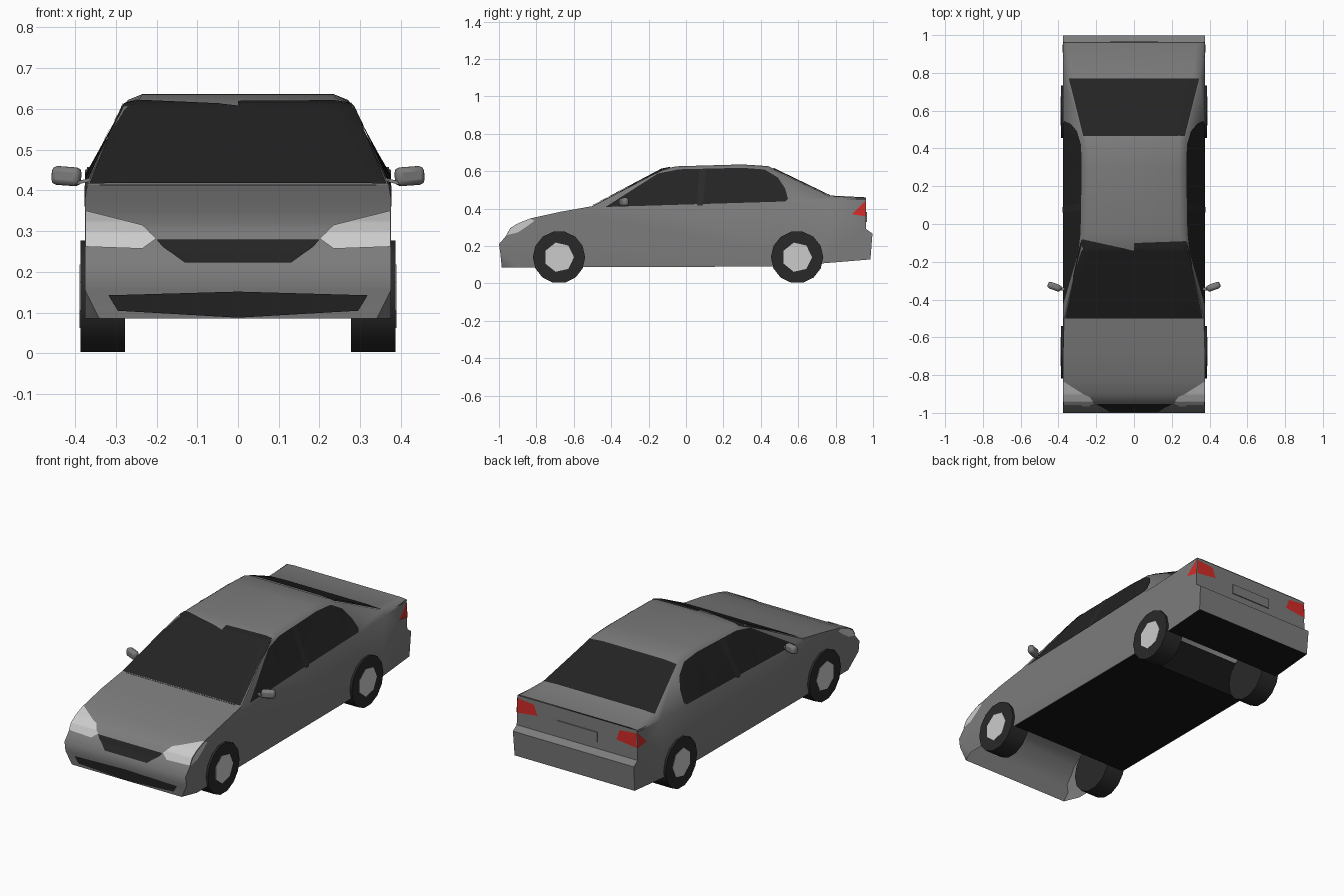
import bpy, bmesh, math
from mathutils import Vector
from mathutils.bvhtree import BVHTree

if "Cube" in bpy.data.objects:
    bpy.data.objects.remove(bpy.data.objects["Cube"])


def material(name, rgb):
    m = bpy.data.materials.new(name)
    m.diffuse_color = (*rgb, 1)
    m.use_nodes = True
    m.node_tree.nodes["Principled BSDF"].inputs["Base Color"].default_value = m.diffuse_color
    return m


PAINT = material("grey_paint", (0.2, 0.2, 0.2))
DARK = material("dark_glass", (0.017, 0.017, 0.017))
PILLAR = material("pillar_black", (0.022, 0.022, 0.022))
BLACK = material("black", (0.008, 0.008, 0.008))
LAMP = material("clear_lamp", (0.6, 0.6, 0.6))
RED = material("red_lamp", (0.65, 0.025, 0.02))
HUB = material("hub_silver", (0.55, 0.55, 0.55))


def finish(name, bm, mat, smooth=None):
    me = bpy.data.meshes.new(name)
    bm.to_mesh(me)
    bm.free()
    ob = bpy.data.objects.new(name, me)
    bpy.context.collection.objects.link(ob)
    me.materials.append(mat)
    if smooth:
        bpy.ops.object.select_all(action='DESELECT')
        ob.select_set(True)
        bpy.context.view_layer.objects.active = ob
        bpy.ops.object.shade_smooth_by_angle(angle=math.radians(smooth))
    return ob


# Body: nose and tail strips (y, z, half width)
nose = [(-.985, .085, .34), (-.992, .155, .375), (-1, .21, .375), (-.965, .25, .375),
        (-.94, .295, .375), (-.9, .32, .375), (-.83, .348, .375), (-.67, .383, .375), (-.5, .413, .37)]
tail = [(.962, .457, .37), (.963, .29, .375), (.997, .267, .375), (.986, .128, .372)]
under = [(.73, .107, .375), (.44, .09, .375), (-.9, .085, .375)]
# Cabin rows: y, belt z, roof edge x, roof edge z, roof z
rows = [(-.5, .398, .37, .412, .414), (-.13, .405, .282, .605, .61), (-.05, .408, .275, .616, .626),
        (.3, .42, .27, .622, .636), (.44, .426, .272, .616, .627), (.52, .43, .287, .582, .588),
        (.765, .44, .348, .466, .47), (.962, .45, .365, .457, .46)]

bm = bmesh.new()


def face(*pts):
    bm.faces.new([bm.verts.new(p) for p in pts])


for strip in (nose, tail):
    for (y0, z0, x0), (y1, z1, x1) in zip(strip, strip[1:]):
        face((-x0, y0, z0), (x0, y0, z0), (x1, y1, z1), (-x1, y1, z1))
belt = [(r[0], r[1], .375) for r in rows[:-1]]
for s in (-1, 1):
    face(*[(s * x, y, z) for y, z, x in nose[1:] + belt + tail + under])
    face(*[(s * x, y, z) for y, z, x in (nose[0], nose[1], under[-1])])


def section(r):
    y, bz, ex, ez, rz = r
    half = [(.375, y, bz), (ex, y, ez), (ex - .035, y, rz)]
    return half + [(-x, y, z) for x, y, z in reversed(half)]


for a, b in zip(rows, rows[1:]):
    A, B = section(a), section(b)
    for i in range(5):
        face(A[i], A[i + 1], B[i + 1], B[i])
bmesh.ops.remove_doubles(bm, verts=bm.verts, dist=.0005)
bmesh.ops.recalc_face_normals(bm, faces=bm.faces)
skin = BVHTree.FromBMesh(bm)
finish("body", bm, PAINT, smooth=52)


# Panels: flat outlines projected along an axis onto the body
def panel(name, pts, axis, side, mat, cut_axis, cuts, lift=.004):
    b = bmesh.new()
    vs = []
    for p in pts:
        co = list(p)
        co.insert(axis, side * 2.0)
        vs.append(b.verts.new(co))
    f = b.faces.new(vs)
    f.normal_update()
    if f.normal[axis] * side < 0:
        f.normal_flip()
    bmesh.ops.triangulate(b, faces=b.faces)
    for c in cuts:
        co, no = Vector(), Vector()
        co[cut_axis], no[cut_axis] = c, 1
        bmesh.ops.bisect_plane(b, geom=b.verts[:] + b.edges[:] + b.faces[:], plane_co=co, plane_no=no)
    bmesh.ops.triangulate(b, faces=b.faces)
    bmesh.ops.subdivide_edges(b, edges=b.edges, cuts=6, use_grid_fill=True)
    d = Vector()
    d[axis] = -side
    for v in b.verts:
        hit, n, _, _ = skin.ray_cast(v.co, d)
        if hit is None:
            v.co[axis] = side * (.375 if axis == 0 else .96)
            hit, n, _, _ = skin.find_nearest(v.co)
        v.co = hit + (n if n.dot(d) < 0 else -n) * lift
    return finish(name, b, mat, smooth=52)


row_y = [r[0] for r in rows] + [-.3, .1, .64]
nose_z = [p[1] for p in nose]

panel("windscreen", [(-.364, -.498), (.364, -.498), (.275, -.09), (0, -.1), (0, -.14), (-.275, -.08)],
      2, 1, DARK, 1, row_y)
panel("rear_window", [(-.345, .77), (.345, .77), (.268, .465), (-.268, .465)], 2, 1, DARK, 1, row_y)
panel("grille", [(-.2, .278), (.2, .278), (.185, .26), (.13, .22), (-.13, .22), (-.185, .26)],
      1, -1, DARK, 2, nose_z)
panel("lower_intake", [(-.318, .143), (0, .152), (.318, .143), (.295, .105), (0, .088), (-.295, .105)],
      1, -1, DARK, 2, nose_z)

for s, tag in ((-1, "right"), (1, "left")):
    panel("side_window_" + tag,
          [(-.43, .407), (-.15, .586), (-.04, .608), (.3, .616), (.42, .607), (.49, .565),
           (.53, .505), (.545, .45), (.53, .436)], 0, s, DARK, 1, row_y)
    panel("door_pillar_" + tag, [(.06, .415), (.09, .415), (.11, .61), (.07, .61)],
          0, s, PILLAR, 1, row_y, .006)
    panel("headlight_front_" + tag,
          [(s * x, z) for x, z in ((.374, .347), (.235, .312), (.2, .28), (.235, .255), (.374, .26))],
          1, -1, LAMP, 2, nose_z)
    panel("headlight_side_" + tag,
          [(-.957, .258), (-.938, .293), (-.9, .318), (-.832, .345), (-.81, .335), (-.85, .305),
           (-.9, .272)], 0, s, LAMP, 1, [-.94, -.83], .003)
    panel("tail_light_rear_" + tag,
          [(s * x, z) for x, z in ((.369, .442), (.265, .432), (.245, .375), (.372, .36))],
          1, 1, RED, 2, [])
    panel("tail_light_side_" + tag, [(.888, .37), (.961, .442), (.961, .358)], 0, s, RED, 1, [])


def box(name, loc, size, mat, bevel=0, rot=(0, 0, 0)):
    bpy.ops.mesh.primitive_cube_add(size=1, location=loc, rotation=rot)
    ob = bpy.context.object
    ob.name = name
    ob.scale = size
    bpy.ops.object.transform_apply(location=False, rotation=False)
    ob.data.materials.append(mat)
    if bevel:
        m = ob.modifiers.new("bevel", 'BEVEL')
        m.width, m.segments = bevel, 2
        bpy.ops.object.shade_smooth_by_angle(angle=math.radians(50))
    return ob


# Number plate panel
box("plate_panel", (0, .963, .355), (.25, .01, .055), PAINT)

# Underside: main floor with rear upturn, and floor under the boot
for name, path in (("main_floor", [(-.54, .087), (.44, .091), (.44, .3)]),
                   ("boot_floor", [(.73, .108), (.984, .13)])):
    bm = bmesh.new()
    for (y0, z0), (y1, z1) in zip(path, path[1:]):
        face((-.372, y0, z0), (-.372, y1, z1), (.372, y1, z1), (.372, y0, z0))
    finish(name, bm, BLACK)


def disc(name, x, y, radius, depth, sides, mat):
    bpy.ops.mesh.primitive_cylinder_add(vertices=sides, radius=radius, depth=depth,
                                        location=(x, y, .14), rotation=(0, math.pi / 2, 0))
    bpy.context.object.name = name
    bpy.context.object.data.materials.append(mat)
    bpy.ops.object.shade_smooth_by_angle(angle=math.radians(40))


# Wheels and door mirrors
for s, tag in ((-1, "right"), (1, "left")):
    for y, end in ((-.679, "front"), (.594, "rear")):
        disc(f"tyre_{end}_{tag}", s * .332, y, .14, .11, 14, PILLAR)
        disc(f"hub_{end}_{tag}", s * .384, y, .08, .01, 7, HUB)
    box("mirror_" + tag, (s * .421, -.332, .435), (.074, .036, .046), PAINT, .013,
        (0, math.radians(-4 * s), math.radians(20 * s)))
    box("mirror_stalk_" + tag, (s * .38, -.345, .422), (.04, .015, .008), PAINT, 0,
        (0, math.radians(15 * s), 0))
